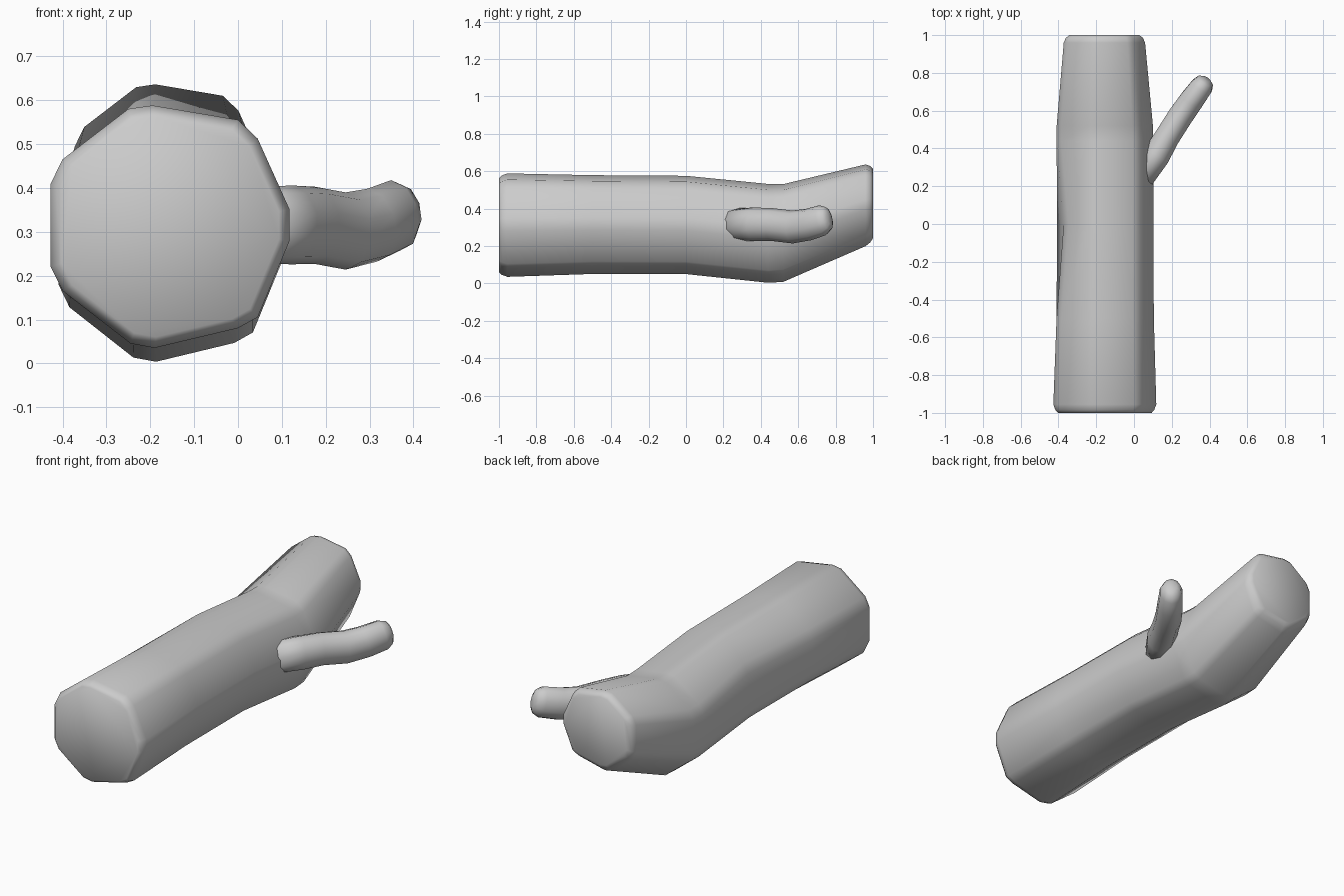
import bpy, bmesh, math
from mathutils import Vector

if "Cube" in bpy.data.objects:
    bpy.data.objects.remove(bpy.data.objects["Cube"])


def loft(name, rings):
    """Skin a list of equal-length point rings, capping both ends."""
    bm = bmesh.new()
    vs = [[bm.verts.new(p) for p in ring] for ring in rings]
    n = len(vs[0])
    for a, b in zip(vs, vs[1:]):
        for i in range(n):
            j = (i + 1) % n
            bm.faces.new((a[i], a[j], b[j], b[i]))
    bm.faces.new(vs[0])
    bm.faces.new(vs[-1])
    bmesh.ops.recalc_face_normals(bm, faces=bm.faces)
    for f in bm.faces:
        f.smooth = True
    me = bpy.data.meshes.new(name)
    bm.to_mesh(me)
    bm.free()
    ob = bpy.data.objects.new(name, me)
    bpy.context.collection.objects.link(ob)
    return ob


# Trunk: seven-sided outline with clipped corners (x, z)
outline = [(-.427, .41), (-.40, .465), (-.25, .58), (-.195, .588), (0, .555),
           (.045, .512), (.118, .35), (.118, .28), (.045, .105), (0, .08),
           (-.19, .035), (-.245, .045), (-.40, .165), (-.427, .22)]
CX, CZ = -.155, .3115

# y, centre x, centre z, scale x, scale z
stations = [(-1, -.155, .312, .91, .91), (-.985, -.155, .312, .96, .96),
            (-.955, -.155, .312, 1, 1), (-.5, -.153, .315, .945, .955),
            (0, -.153, .313, .935, .95), (.44, -.154, .268, .94, .955),
            (.52, -.155, .27, .935, .945), (.96, -.157, .418, .79, .79),
            (.985, -.157, .424, .75, .74), (1, -.157, .428, .68, .67)]
trunk_rings = []
for y, cx, cz, sx, sz in stations:
    ring = [Vector((cx + (x - CX) * sx, y, cz + (z - CZ) * sz)) for x, z in outline]
    if y == 0:  # shallow dent on the upper left
        for k in (0, 1):
            ring[k].x += .035
    trunk_rings.append(ring)
loft("log_trunk", trunk_rings)

# Branch stub: centre point, half width, half height
side = Vector((.83, -.55, 0))
path = [((.03, .23, .315), .07, .085), ((.12, .365, .316), .076, .09),
        ((.175, .46, .315), .07, .088), ((.245, .57, .302), .07, .088),
        ((.305, .655, .315), .068, .083), ((.36, .73, .338), .062, .08),
        ((.378, .757, .347), .048, .062), ((.385, .768, .35), .025, .035)]
branch_rings = []
for i, (c, w, h) in enumerate(path):
    ring = []
    lean = .25 if i > 3 else 0  # upper tip leans back as the branch curves up
    for k in range(10):
        a = math.tau * (k + .5) / 10
        up = Vector((-.55 * lean, -.83 * lean, 1))
        ring.append(Vector(c) + side * w * math.cos(a) + up * h * math.sin(a))
    branch_rings.append(ring)
loft("branch_stub", branch_rings)
